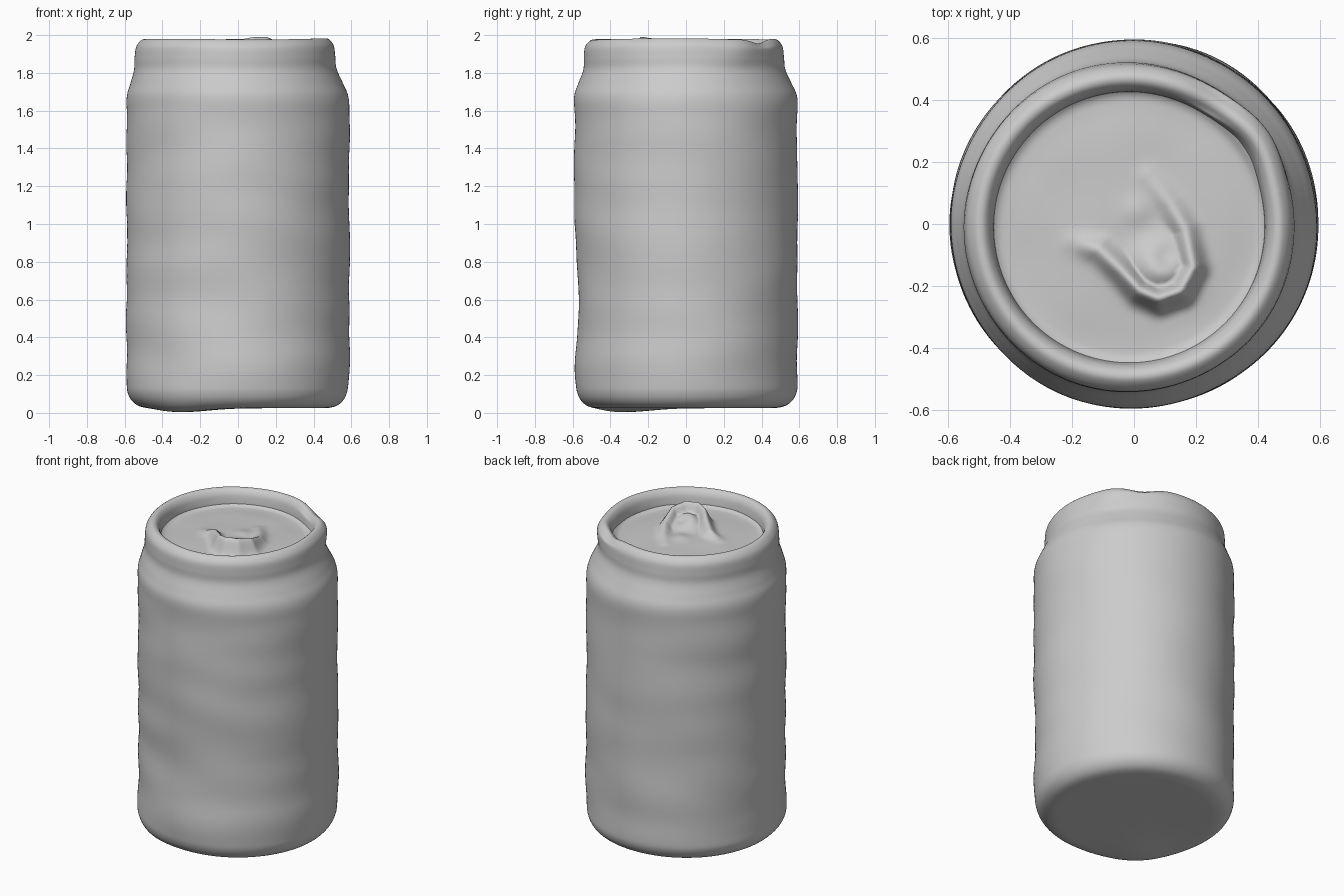
import bpy, bmesh, math
from mathutils import Vector, noise

if "Cube" in bpy.data.objects:
    bpy.data.objects.remove(bpy.data.objects["Cube"])


def smoothstep(a, b, x):
    t = max(0.0, min(1.0, (x - a) / (b - a)))
    return t * t * (3 - 2 * t)


def bump(x, centre, width):
    return math.exp(-((x - centre) / width) ** 2)


def angle_gap(a, degrees):
    d = a - math.radians(degrees)
    return math.atan2(math.sin(d), math.cos(d))


def spline(points, steps):
    """Catmull-Rom curve through (radius, z) points."""
    p = [Vector(q) for q in points]
    p = [2 * p[0] - p[1]] + p + [2 * p[-1] - p[-2]]
    out = []
    for a, b, c, d in zip(p, p[1:], p[2:], p[3:]):
        for i in range(steps):
            t = i / steps
            out.append(0.5 * (2 * b + (c - a) * t + (2 * a - 5 * b + 4 * c - d) * t * t
                              + (3 * b - a - 3 * c + d) * t ** 3))
    return out + [p[-2]]


def lathe(name, profile, warp, segments=160):
    """Revolve a profile starting on the axis, moving each point with warp()."""
    bm = bmesh.new()
    pole = bm.verts.new(warp(0.0, profile[0].y, 0.0))
    rings = [[bm.verts.new(warp(p.x, p.y, 2 * math.pi * i / segments))
              for i in range(segments)] for p in profile[1:]]
    for i in range(segments):
        j = (i + 1) % segments
        bm.faces.new((pole, rings[0][i], rings[0][j]))
        for low, high in zip(rings, rings[1:]):
            bm.faces.new((low[i], high[i], high[j], low[j]))
    bmesh.ops.recalc_face_normals(bm, faces=bm.faces)
    mesh = bpy.data.meshes.new(name)
    bm.to_mesh(mesh)
    bm.free()
    mesh.shade_smooth()
    obj = bpy.data.objects.new(name, mesh)
    bpy.context.collection.objects.link(obj)
    return obj


# Can body: flat base, rounded foot, straight wall, neck, rim and inner wall
def warp_body(r, z, a):
    x, y = r * math.cos(a), r * math.sin(a)
    wall = smoothstep(0.4, 0.55, r)
    # soft hand-formed ripples and a shallow dent low on the front
    r += wall * 0.009 * noise.noise(Vector((x * 2, y * 2, z * 5)))
    r -= 0.025 * bump(angle_gap(a, -90), 0, 0.8) * bump(z, 0.58, 0.22) * wall
    r += 0.02 * bump(angle_gap(a, 35), 0, 0.25) * smoothstep(1.8, 1.95, z)
    top = smoothstep(1.6, 1.85, z)
    # small nick in the rim, and a slightly sagging base corner
    z -= 0.025 * bump(angle_gap(a, 55), 0, 0.2) * smoothstep(1.92, 1.97, z)
    z += 0.006 * top * noise.noise(Vector((x * 3, y * 3, 4)))
    z -= 0.022 * bump(math.hypot(x + 0.3, y + 0.33), 0, 0.2) * (1 - smoothstep(0, 0.2, z))
    return (r * math.cos(a) - 0.015 * top, r * math.sin(a) - 0.01 * top, z)


body_profile = [(0, 0.025), (0.2, 0.025), (0.4, 0.025), (0.49, 0.028), (0.545, 0.05),
                (0.58, 0.10), (0.589, 0.18), (0.59, 0.4), (0.59, 0.7), (0.59, 1.0),
                (0.59, 1.3), (0.59, 1.55), (0.587, 1.67), (0.562, 1.745), (0.535, 1.82),
                (0.531, 1.88), (0.523, 1.94), (0.495, 1.975), (0.468, 1.976),
                (0.447, 1.95), (0.438, 1.91), (0.435, 1.87)]
lathe("can_body", spline(body_profile, 6), warp_body)


# Lid with the pull tab blended into it: (x, y, ridge height) along the tab's edge
TAB = [Vector(p) for p in [(-0.19, -0.06, 0.01), (-0.11, -0.085, 0.045), (-0.04, -0.15, 0.07),
                           (0.02, -0.215, 0.095), (0.08, -0.24, 0.11), (0.15, -0.215, 0.11),
                           (0.19, -0.14, 0.09), (0.165, -0.02, 0.05), (0.12, 0.06, 0.03),
                           (0.05, 0.15, 0.01)]]


def tab_height(x, y):
    best = 0.0
    for a, b in zip(TAB, TAB[1:]):
        ab, ap = (b - a).xy, Vector((x, y)) - a.xy
        t = max(0.0, min(1.0, ap.dot(ab) / ab.length_squared))
        best = max(best, a.lerp(b, t).z * bump((ap - ab * t).length, 0, 0.036))
    # raised floor inside the ridge, with a finger hollow in it
    tongue = 0.07 * bump(math.hypot(x - 0.09, y + 0.14), 0, 0.085)
    hollow = 0.025 * bump(math.hypot(x - 0.1, y + 0.11), 0, 0.04)
    rivet = 0.012 * bump(math.hypot(x - 0.01, y - 0.04), 0, 0.05)
    return max(best, tongue - hollow) + rivet


def warp_lid(r, z, a):
    x, y = r * math.cos(a) - 0.015, r * math.sin(a) - 0.01
    z += tab_height(x, y) + 0.004 * noise.noise(Vector((x * 5, y * 5, 9)))
    return (x, y, z)


lid_profile = [(0, 1.885), (0.1, 1.885), (0.2, 1.884), (0.3, 1.881), (0.38, 1.877),
               (0.42, 1.88), (0.45, 1.9)]
lathe("can_lid_with_pull_tab", spline(lid_profile, 10), warp_lid)
